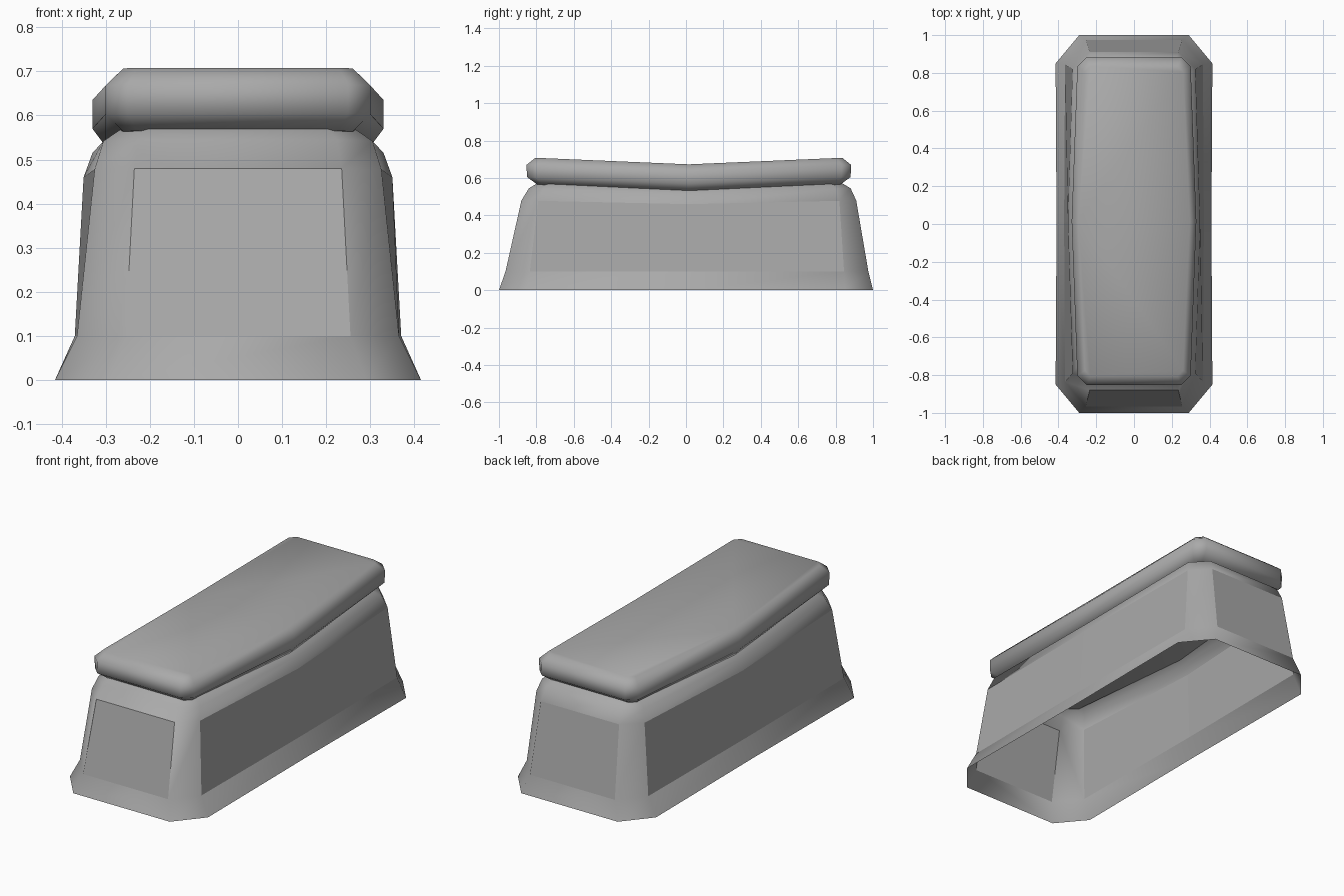
import bpy, bmesh, math

cube = bpy.data.objects.get("Cube")
if cube:
    bpy.data.objects.remove(cube, do_unlink=True)

grey = bpy.data.materials.new("stone grey")
grey.use_nodes = True
colour = (0.4, 0.4, 0.4, 1)
grey.diffuse_color = colour
grey.node_tree.nodes["Principled BSDF"].inputs["Base Color"].default_value = colour


def ring(bm, mid, end, length, cut_x, cut_y, z, sag, shift):
    """Long octagon with an extra point halfway along each side."""
    right = [(end - cut_x, -length), (end, cut_y - length), (mid, 0),
             (end, length - cut_y), (end - cut_x, length)]
    loop = right + [(-x, y) for x, y in reversed(right)]
    return [bm.verts.new((x, y + shift, z - sag * (1 - abs(y) / length)))
            for x, y in loop]


def loft(name, sections, capped, panel_row=None):
    bm = bmesh.new()
    rings = [ring(bm, *s) for s in sections]
    n = len(rings[0])
    panels = []
    for row, (low, high) in enumerate(zip(rings, rings[1:])):
        for i in range(n):
            j = (i + 1) % n
            face = bm.faces.new((low[i], low[j], high[j], high[i]))
            # long sides and ends carry flat panels, corners stay rounded
            if row == panel_row and i not in (0, 3, 5, 8):
                panels.append(face)
    if capped:
        for r, flip in ((rings[0], True), (rings[-1], False)):
            for half in (r[:3] + r[7:], r[2:8]):
                bm.faces.new(half[::-1] if flip else half)
    if panels:
        bmesh.ops.inset_individual(bm, faces=panels, thickness=0.06,
                                   use_even_offset=True)
    mesh = bpy.data.meshes.new(name)
    bm.to_mesh(mesh)
    bm.free()
    obj = bpy.data.objects.new(name, mesh)
    bpy.context.collection.objects.link(obj)
    mesh.materials.append(grey)
    bpy.ops.object.select_all(action="DESELECT")
    obj.select_set(True)
    bpy.context.view_layer.objects.active = obj
    bpy.ops.object.shade_smooth_by_angle(angle=math.radians(60))
    return obj


# Hollow flared base: mid, end, length, corner cuts, height, sag, shift
loft("base", [
    (0.41, 0.415, 1.0, 0.125, 0.15, 0, 0, 0),
    (0.37, 0.365, 0.97, 0.11, 0.13, 0.1, 0, 0.005),
    (0.35, 0.325, 0.895, 0.09, 0.09, 0.48, 0.02, 0.015),
    (0.33, 0.305, 0.86, 0.08, 0.08, 0.545, 0.03, 0.02),
    (0.29, 0.26, 0.81, 0.06, 0.06, 0.575, 0.035, 0.02),
], capped=False, panel_row=1)

# Sagging padded lid
loft("lid", [
    (0.30, 0.26, 0.81, 0.03, 0.03, 0.565, 0.035, 0.015),
    (0.33, 0.30, 0.865, 0.05, 0.05, 0.605, 0.035, 0.015),
    (0.33, 0.30, 0.868, 0.05, 0.05, 0.67, 0.035, 0.015),
    (0.295, 0.26, 0.82, 0.03, 0.03, 0.708, 0.035, 0.015),
], capped=True)
